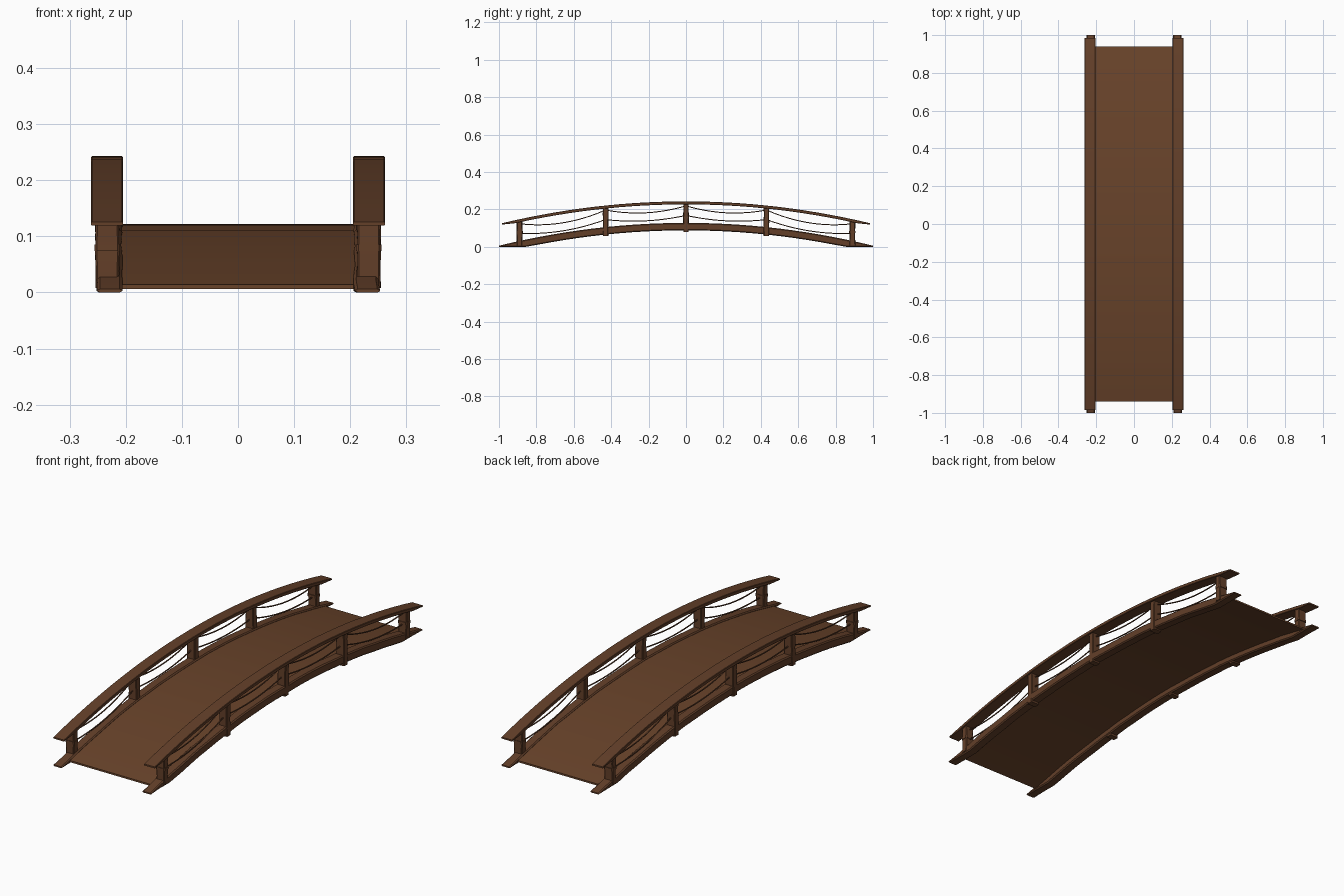
import bpy, bmesh, math, random

if "Cube" in bpy.data.objects:
    bpy.data.objects.remove(bpy.data.objects["Cube"])
random.seed(4)

def material(name, rgb):
    m = bpy.data.materials.new(name)
    m.diffuse_color = (*rgb, 1)
    m.use_nodes = True
    m.node_tree.nodes["Principled BSDF"].inputs["Base Color"].default_value = m.diffuse_color
    return m

DECK = material("warm brown wood", (0.140, 0.056, 0.023))
BEAM = material("brown wood", (0.125, 0.050, 0.022))
ROPE = material("brown rope", (0.105, 0.042, 0.019))

def finish(name, bm, mat, angle=35):
    bmesh.ops.recalc_face_normals(bm, faces=bm.faces)
    me = bpy.data.meshes.new(name)
    bm.to_mesh(me)
    bm.free()
    me.materials.append(mat)
    ob = bpy.data.objects.new(name, me)
    bpy.context.collection.objects.link(ob)
    bpy.context.view_layer.objects.active = ob
    ob.select_set(True)
    bpy.ops.object.shade_smooth_by_angle(angle=math.radians(angle))
    ob.select_set(False)
    return ob

def loft(bm, rings):
    """Skin a list of closed point rings and cap both ends."""
    rows = [[bm.verts.new(p) for p in r] for r in rings]
    n = len(rows[0])
    for a, b in zip(rows, rows[1:]):
        for i in range(n):
            bm.faces.new((a[i], a[(i + 1) % n], b[(i + 1) % n], b[i]))
    bm.faces.new(rows[0])
    bm.faces.new(rows[-1])

def plank(x0, x1, zb, zt, c):
    """Chamfered cross-section in x and z."""
    cz = min(c, (zt - zb) * 0.4)
    return [(x0 + c, zb), (x1 - c, zb), (x1, zb + cz), (x1, zt - cz),
            (x1 - c, zt), (x0 + c, zt), (x0, zt - cz), (x0, zb + cz)]

def deck_z(y): return 0.122 - 0.108 * (y / 0.94) ** 2
def beam_top(y): return 0.128 - 0.122 * y * y
def beam_bottom(y): return max(0.0, 0.088 - 0.122 * y * y)
def rail_top(y): return 0.243 - 0.117 * (y / 0.985) ** 2

def stations(end, n=24):
    return [end * (2 * i / n - 1) for i in range(n + 1)]

# arched deck
bm = bmesh.new()
loft(bm, [[(x, y, z) for x, z in plank(-0.213, 0.213, deck_z(y) - 0.008, deck_z(y), 0.002)]
          for y in stations(0.94)])
finish("deck", bm, DECK)

POSTS = [-0.89, -0.43, 0.0, 0.43, 0.89]

def rope(bm, a, b, x, sag, r=0.003):
    rings, n = [], 12
    for i in range(n + 1):
        t = i / n
        y = a[0] + (b[0] - a[0]) * t
        z = a[1] + (b[1] - a[1]) * t - 4 * sag * t * (1 - t)
        rings.append([(x + r * math.cos(k * math.tau / 6), y, z + r * math.sin(k * math.tau / 6))
                      for k in range(6)])
    loft(bm, rings)

for side, s in (("left", -1), ("right", 1)):
    # lower side beam, tapering to thin tips
    bm = bmesh.new()
    rings = []
    for y in stations(1.0, 28):
        w = random.uniform(-0.0015, 0.0015)
        rings.append([(s * x, y, z) for x, z in
                      plank(0.207 + w, 0.252 + w, beam_bottom(y), beam_top(y), 0.005)])
    loft(bm, rings)
    finish(side + "_beam", bm, BEAM)

    # hand rail with slanted ends
    bm = bmesh.new()
    rings = []
    for y in stations(0.985, 28):
        t = 0.007 if abs(y) > 0.98 else 0.016
        rings.append([(s * x, y, z) for x, z in
                      plank(0.205, 0.262, rail_top(y) - t, rail_top(y), 0.002)])
    loft(bm, rings)
    finish(side + "_hand_rail", bm, BEAM)

    # posts, poking out just below the beam
    bm = bmesh.new()
    for y in POSTS:
        z0 = max(0.008, beam_bottom(y) - 0.008)
        z1 = rail_top(y) - 0.008
        rings = []
        for i in range(5):
            z = z0 + (z1 - z0) * i / 4
            h, v = 0.021 + random.uniform(-.001, .001), 0.0145 + random.uniform(-.001, .001)
            rings.append([(s * 0.233 + px, y + py, z) for px, py in
                          plank(-h, h, -v, v, 0.003)])
        loft(bm, rings)
    finish(side + "_posts", bm, BEAM)

    # two sagging ropes in every bay
    bm = bmesh.new()
    for a, b in zip(POSTS, POSTS[1:]):
        outer = abs(a + b) > 1
        for drop, sag in ((0.024, 0.026), (0.075, 0.018)):
            rope(bm, (a, rail_top(a) - drop), (b, rail_top(b) - drop),
                 s * 0.233, sag + (0.006 if outer else 0))
    finish(side + "_ropes", bm, ROPE, 80)

    # rope wraps on the end posts
    bm = bmesh.new()
    for y in (POSTS[0], POSTS[-1]):
        z = rail_top(y) - 0.068
        loft(bm, [[(s * 0.233 + px, y + py, z + dz) for px, py in
                   plank(-0.023, 0.023, -0.0175, 0.0175, 0.005)] for dz in (-0.006, 0.006)])
    finish(side + "_rope_wraps", bm, BEAM)
